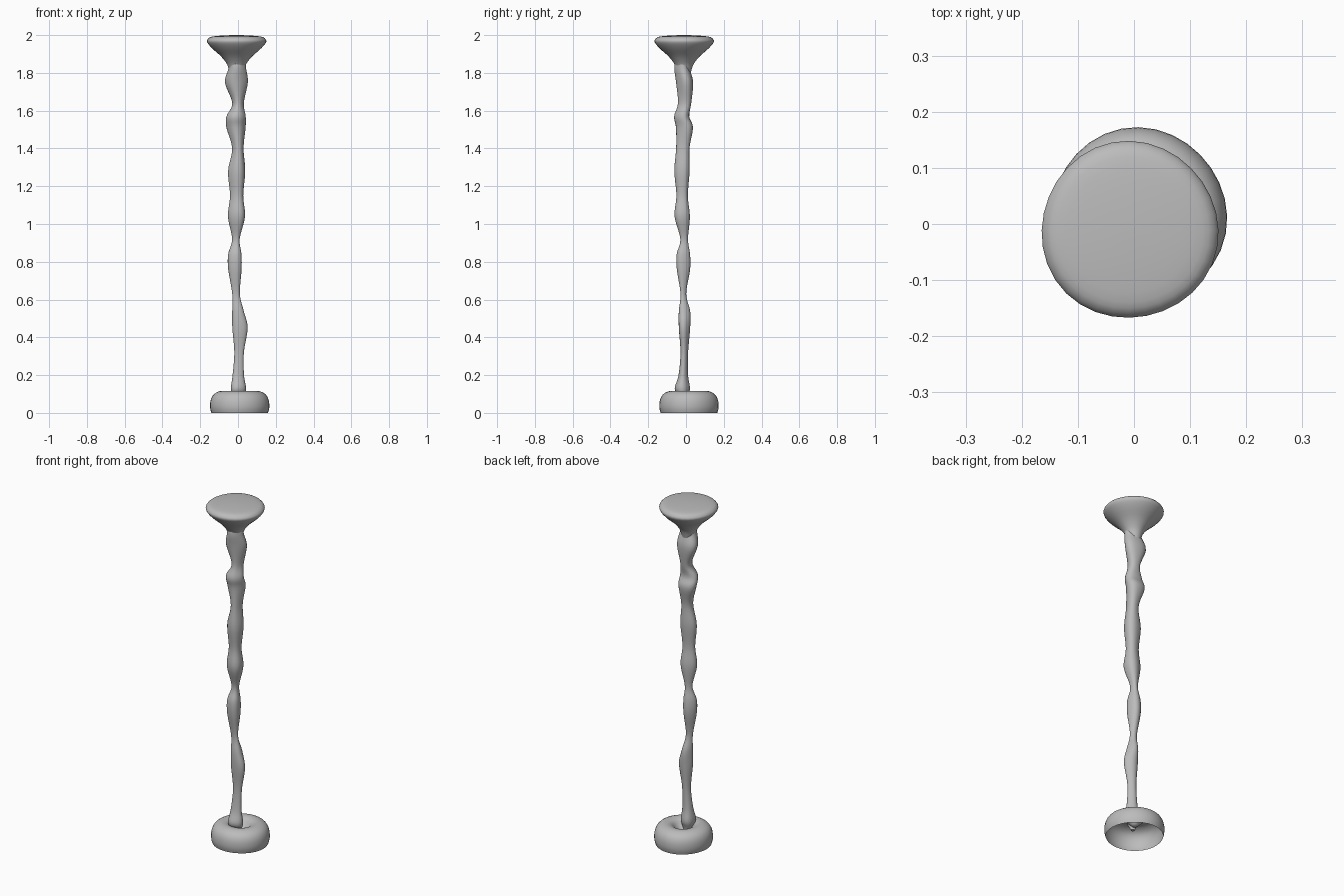
import bpy
import bmesh
import math

cube = bpy.data.objects.get("Cube")
if cube:
    bpy.data.objects.remove(cube, do_unlink=True)

stone = bpy.data.materials.new("plain grey")
stone.use_nodes = True
colour = (0.5, 0.5, 0.5, 1)
stone.diffuse_color = colour
stone.node_tree.nodes["Principled BSDF"].inputs["Base Color"].default_value = colour


def smooth_rows(rows, steps):
    """Catmull-Rom curve through rows of numbers."""
    result = []
    for i in range(len(rows) - 1):
        a, b = rows[max(i - 1, 0)], rows[i]
        c, d = rows[i + 1], rows[min(i + 2, len(rows) - 1)]
        for k in range(steps):
            t = k / steps
            result.append([
                q + t * ((r - p) + t * ((2*p - 5*q + 4*r - s) + t * (3*(q - r) + s - p))) / 2
                for p, q, r, s in zip(a, b, c, d)])
    result.append(list(rows[-1]))
    return result


def loft(name, rings, cap_start=True, cap_end=True):
    """Skin a stack of rings, listed from bottom to top."""
    bm = bmesh.new()
    loops = [[bm.verts.new(p) for p in ring] for ring in rings]
    n = len(loops[0])
    for low, high in zip(loops, loops[1:]):
        for i in range(n):
            j = (i + 1) % n
            bm.faces.new((low[i], low[j], high[j], high[i]))
    if cap_start:
        bm.faces.new(loops[0][::-1])
    if cap_end:
        bm.faces.new(loops[-1])
    mesh = bpy.data.meshes.new(name)
    bm.to_mesh(mesh)
    bm.free()
    mesh.materials.append(stone)
    obj = bpy.data.objects.new(name, mesh)
    bpy.context.collection.objects.link(obj)
    bpy.context.view_layer.objects.active = obj
    obj.select_set(True)
    bpy.ops.object.shade_smooth_by_angle(angle=math.radians(50))
    obj.select_set(False)
    return obj


def circle(r, z, cx, cy, sides=32):
    """Slightly uneven hand-shaped ring."""
    ring = []
    for i in range(sides):
        a = math.tau * i / sides
        q = r * (1 + 0.012 * math.cos(3 * a + 1))
        ring.append((cx + q * math.cos(a), cy + q * math.sin(a), z))
    return ring


# Hollow base, open underneath, dimpled where the stem enters
base_profile = [(.15, 0), (.157, .03), (.153, .07), (.135, .1),
                (.1, .116), (.065, .11), (.04, .085), (.012, .06)]
loft("base", [circle(r, z, .008, .014) for r, z in smooth_rows(base_profile, 3)],
     cap_start=False)

# Flared head with a nearly flat top
head_profile = [(.036, 1.8), (.044, 1.83), (.056, 1.855), (.085, 1.89),
                (.13, 1.93), (.156, 1.962), (.152, 1.98), (.13, 1.992),
                (.07, 1.998), (.01, 2)]
loft("head", [circle(r, z, -.008, -.011) for r, z in smooth_rows(head_profile, 3)])

# Lumpy stem: height, then left, right, front and back limits in hundredths
stem_limits = [
    (5, -1, 1, -2, 0), (9, -3, 3, -4, 1), (13, -4, 4, -6, 2),
    (20, -3, 3, -4, 1), (32, -2, 3, -3, 1), (45, -3, 5, -4, 2),
    (54, -3, 3, -4, 2), (63, -3, 1, -3, 0), (76, -5, 2, -5, 2),
    (84, -5, 2, -5, 2), (92, -3, 1, -3, 1), (104, -5, 4, -6, 2),
    (115, -4, 3, -5, 1), (128, -5, 4, -6, 2), (140, -3, 3, -5, 2),
    (151, -6, 4, -5, 4), (157, -6, 4, -6, 2), (164, -3, 3, -4, 3),
    (175, -7, 5, -5, 4), (183, -5, 4, -6, 2), (190, -5, 4, -5, 2)]
stem_rings = []
for z, left, right, front, back in smooth_rows(stem_limits, 5):
    ring = []
    for i in range(24):
        a = math.tau * i / 24
        lobe = 1 + 0.07 * math.cos(3 * a + z * 0.03)
        x = (left + right + (right - left) * lobe * math.cos(a)) / 2
        y = (front + back + (back - front) * lobe * math.sin(a)) / 2
        ring.append((x / 100, y / 100, z / 100))
    stem_rings.append(ring)
loft("stem", stem_rings)
